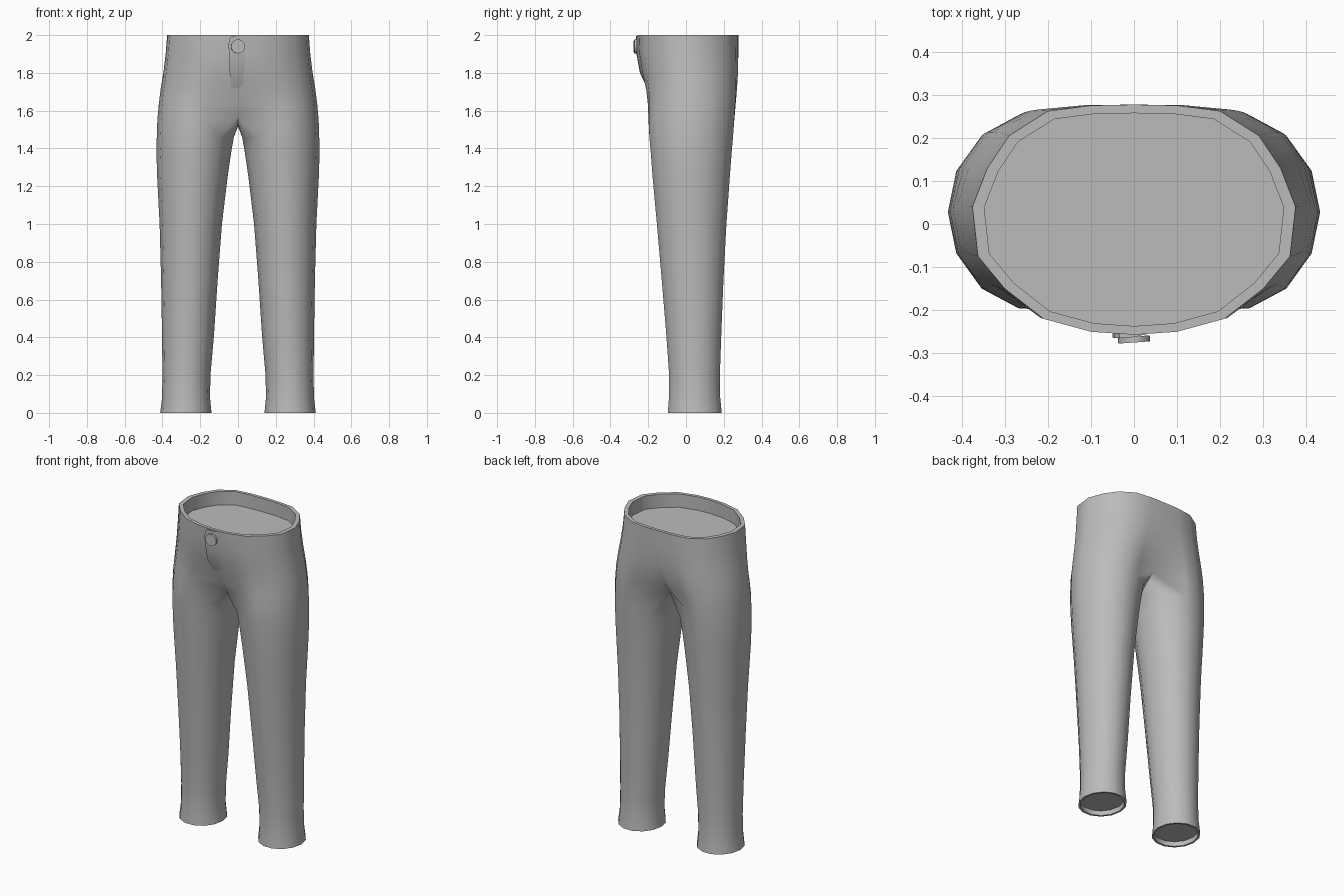
import bpy, bmesh, math
from mathutils import Vector

if "Cube" in bpy.data.objects:
    bpy.data.objects.remove(bpy.data.objects["Cube"])

cloth = bpy.data.materials.new("grey cloth")
cloth.diffuse_color = (0.5, 0.5, 0.5, 1)
cloth.use_nodes = True
cloth.node_tree.nodes["Principled BSDF"].inputs["Base Color"].default_value = cloth.diffuse_color

# Half waist outline, centre back round to centre front
WAIST = [(0, .277), (.1, .275), (.2, .262), (.29, .205), (.34, .13), (.375, .04),
         (.362, -.075), (.3, -.15), (.21, -.22), (.1, -.25), (0, -.257)]
# Leg rings: z, inner x, outer x, front y, back y
LEG = [(1.46, .022, .43, -.195, .25), (1.38, .036, .432, -.188, .243),
       (1.25, .055, .428, -.178, .233), (1.0, .085, .415, -.155, .215),
       (.7, .108, .407, -.129, .199), (.4, .128, .402, -.104, .187),
       (.2, .146, .40, -.09, .18), (.08, .148, .402, -.091, .182), (0, .14, .412, -.097, .19)]
# Hip rings: z, outer x, front y, back y, blend to leg, centre front (y, z), centre back (y, z)
HIP = [(2.0, .375, -.257, .277, 0, (-.257, 2.0), (.277, 2.0)),
       (1.9, .383, -.252, .278, .08, (-.254, 1.9), (.277, 1.9)),
       (1.8, .395, -.236, .277, .25, (-.236, 1.8), (.272, 1.8)),
       (1.71, .41, -.214, .271, .5, (-.205, 1.72), (.255, 1.72)),
       (1.63, .42, -.204, .264, .75, (-.17, 1.64), (.222, 1.65)),
       (1.55, .427, -.2, .257, .92, (-.125, 1.57), (.17, 1.585))]
STEP = math.tau / 14


def leg_point(k, z, x0, x1, y0, y1):
    a = (5 - k) * STEP
    return Vector(((x0 + x1) / 2 + (x1 - x0) / 2 * math.cos(a),
                   (y0 + y1) / 2 + (y1 - y0) / 2 * math.sin(a) * 1.02, z))


def hip_ring(z, x1, y0, y1, t, front, back):
    pts = []
    for k, (wx, wy) in enumerate(WAIST):
        w = Vector((wx * x1 / .375, y0 + (wy + .257) / .534 * (y1 - y0), z))
        pts.append(w.lerp(leg_point(k, z, .015, x1, y0, y1), t))
    pts[0], pts[-1] = Vector((0, *back)), Vector((0, *front))
    return pts


def finish(bm, name, angle=35):
    bmesh.ops.recalc_face_normals(bm, faces=bm.faces)
    me = bpy.data.meshes.new(name)
    bm.to_mesh(me)
    bm.free()
    ob = bpy.data.objects.new(name, me)
    bpy.context.collection.objects.link(ob)
    me.materials.append(cloth)
    bpy.ops.object.select_all(action='DESELECT')
    ob.select_set(True)
    bpy.context.view_layer.objects.active = ob
    bpy.ops.object.shade_smooth_by_angle(angle=math.radians(angle))
    return ob


def bridge(bm, a, b, closed):
    n = len(a)
    for i in range(n if closed else n - 1):
        j = (i + 1) % n
        bm.faces.new((a[i], a[j], b[j], b[i]))


# Trousers: right half
bm = bmesh.new()
hips = [[bm.verts.new(p) for p in hip_ring(*r)] for r in HIP]
for a, b in zip(hips, hips[1:]):
    bridge(bm, a, b, False)
crotch = [bm.verts.new((0, y, z)) for y, z in ((-.065, 1.53), (.025, 1.517), (.105, 1.535))]
legs = [hips[-1] + crotch]
legs += [[bm.verts.new(leg_point(k, *r)) for k in range(14)] for r in LEG]
for a, b in zip(legs, legs[1:]):
    bridge(bm, a, b, True)

# Waist rim, inner band and lining
rim, floor = [], []
for v in hips[0]:
    x, y, z = v.co
    c = Vector((x * .927, .012 + (y - .012) * .925, z))
    rim.append(bm.verts.new(c))
    floor.append(bm.verts.new(c - Vector((0, 0, .085))))
bridge(bm, hips[0], rim, False)
bridge(bm, rim, floor, False)
bm.faces.new(floor)

# Hem rim and lining
hem = legs[-1]
mid = sum((v.co for v in hem), Vector()) / 14
inner = [bm.verts.new(mid + (v.co - mid) * .91) for v in hem]
cap = [bm.verts.new(v.co + Vector((0, 0, .03))) for v in inner]
bridge(bm, hem, inner, True)
bridge(bm, inner, cap, True)
bm.faces.new(cap)

# Mirror to the left half
other = bmesh.ops.duplicate(bm, geom=bm.verts[:] + bm.edges[:] + bm.faces[:])
for g in other["geom"]:
    if isinstance(g, bmesh.types.BMVert):
        g.co.x = -g.co.x
bmesh.ops.remove_doubles(bm, verts=bm.verts, dist=.0005)
finish(bm, "trousers", 50)

# Fly flap: raised left edge that blends into the front on the right
FLY = [(-.034, 1.995, -.257), (-.046, 1.98, -.2565), (-.05, 1.95, -.2555), (-.048, 1.9, -.254),
       (-.044, 1.8, -.236), (-.037, 1.72, -.205)]
bm = bmesh.new()
rows = []
for i, (x, z, y) in enumerate(FLY):
    lift = .011 if i < 5 else .003
    rows.append([bm.verts.new(p) for p in ((x, y + .012, z), (x, y - lift + .003, z),
                                           (0, y - lift * .5, z), (.05, y + .006, z))])
for a, b in zip(rows, rows[1:]):
    bridge(bm, a, b, False)
bm.faces.new(rows[0])
bm.faces.new(rows[-1])
finish(bm, "fly_flap")

# Button: low disc with a bevelled edge
bm = bmesh.new()
bmesh.ops.create_cone(bm, cap_ends=True, segments=20, radius1=.037, radius2=.037, depth=.014)
button = finish(bm, "button")
button.location = (0, -.268, 1.94)
button.rotation_euler = (math.radians(90), 0, math.radians(-4 + 8))
